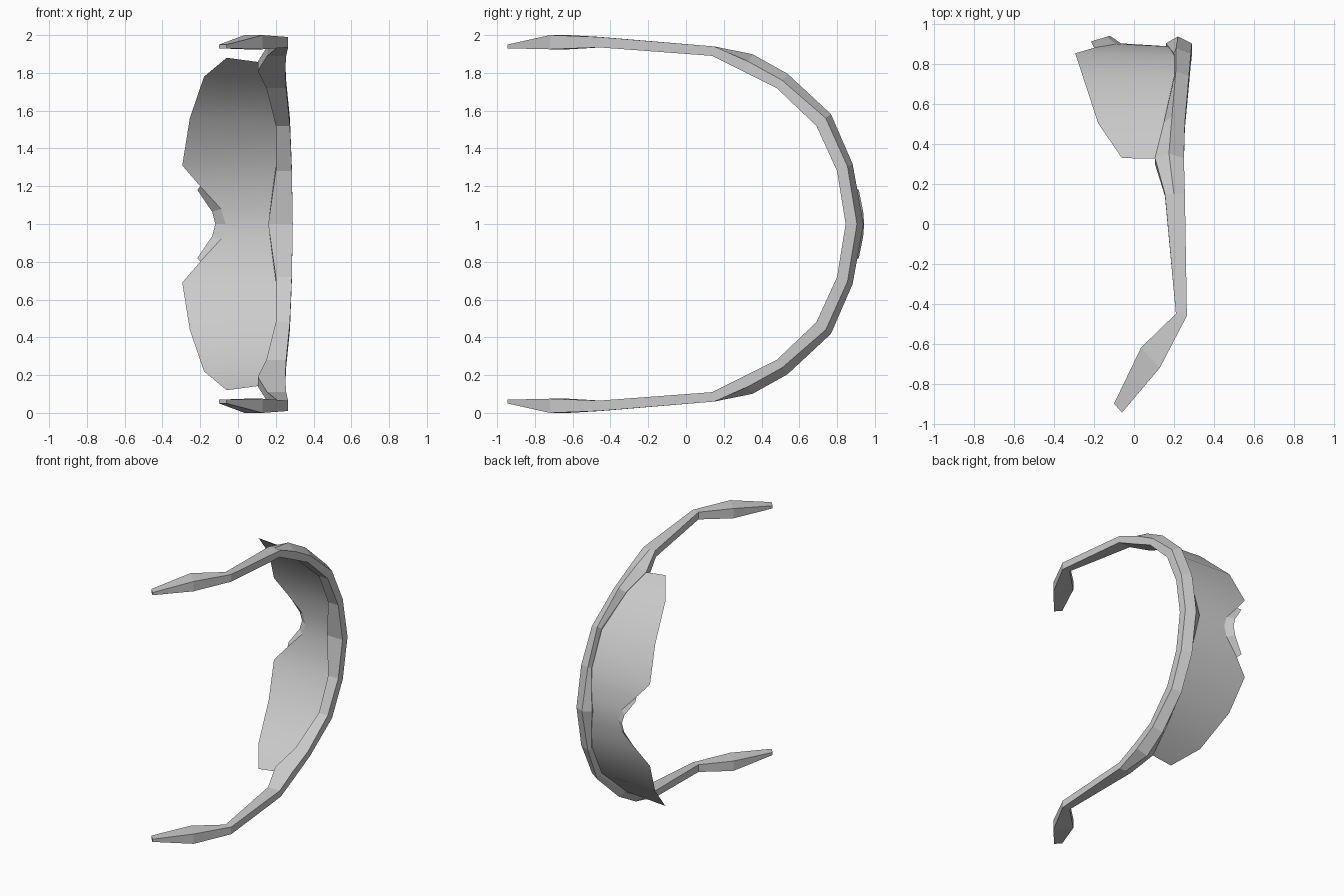
import bpy
import bmesh
from mathutils import Vector

if "Cube" in bpy.data.objects:
    bpy.data.objects.remove(bpy.data.objects["Cube"], do_unlink=True)

grey = bpy.data.materials.new("light_grey")
grey.use_nodes = True
colour = (0.6, 0.6, 0.6, 1)
grey.diffuse_color = colour
grey.node_tree.nodes["Principled BSDF"].inputs["Base Color"].default_value = colour


def loft_half(name, sections, closed, smooth):
    """Skin a row of sections and mirror the half across the middle plane."""
    bm = bmesh.new()
    rows = [[bm.verts.new(point) for point in section] for section in sections]
    count = len(rows[0])
    for row, following in zip(rows, rows[1:]):
        for i in range(count if closed else count - 1):
            j = (i + 1) % count
            bm.faces.new((row[i], row[j], following[j], following[i]))
    if closed:
        bm.faces.new(rows[-1])
    bmesh.ops.remove_doubles(bm, verts=bm.verts, dist=0.0005)
    bmesh.ops.recalc_face_normals(bm, faces=bm.faces)
    mesh = bpy.data.meshes.new(name)
    bm.to_mesh(mesh)
    bm.free()
    mesh.materials.append(grey)
    obj = bpy.data.objects.new(name, mesh)
    bpy.context.collection.objects.link(obj)
    obj.location.z = 1
    mirror = obj.modifiers.new("mirror", "MIRROR")
    mirror.use_axis = (False, False, True)
    mirror.use_clip = True
    if smooth:
        mesh.shade_smooth()
    else:
        mesh.shade_flat()
    return obj


# Frame and temples: plan outlines (y, half width), from the middle to the tip
inner = [(.845, 0), (.8, .28), (.69, .52), (.48, .72), (.3, .81),
         (.14, .89), (-.46, .935), (-.72, .925), (-.945, .93)]
outer = [(.905, 0), (.855, .305), (.74, .56), (.51, .76), (.33, .86),
         (.15, .94), (-.46, .99), (-.72, 1), (-.945, .95)]
top = [.29, .285, .275, .255, .25, .255, .265, .13, -.06]
bottom = [.16, .2, .2, .15, .105, .155, .21, .035, -.1]
ridge = [.22, .21, .21, .19, .175, .2, .24, .08, -.08]
bulge = [.035, .03, .035, .045, .045, 0, 0, 0, 0]
hook = [0, 0, 0, 0, 0, 0, .01, .1, .045]

sections = []
for i, (a, b) in enumerate(zip(inner, outer)):
    a, b = Vector(a), Vector(b)
    out = b + (b - a).normalized() * bulge[i]
    shift = Vector((hook[i], 0))
    plan = [(top[i], a), (top[i], b), (ridge[i], out + shift / 2),
            (bottom[i], b + shift), (bottom[i], a + shift)]
    sections.append([(x, p.x, p.y) for x, p in plan])
loft_half("frame_and_temples", sections, True, False)

# Wraparound lens: lower edge and upper edge of each column
lower = [(-.065, .905, 0), (-.09, .902, .08), (-.2, .883, .2), (-.295, .855, .31),
         (-.255, .735, .56), (-.18, .505, .78), (-.06, .33, .88)]
upper_x = [.18, .2, .215, .22, .215, .15, .105]
lens = []
for (x, y, w), high in zip(lower, upper_x):
    lens.append([(x, y, w), (high, y - .015 * (1 - w), w * .975)])
loft_half("lens", lens, False, True)

# Nose rest: flared strip around the notch in the lens
flare = [(-.12, .943, 0), (-.137, .938, .065), (-.215, .915, .18)]
loft_half("nose_rest", list(zip(lower, flare)), False, False)
